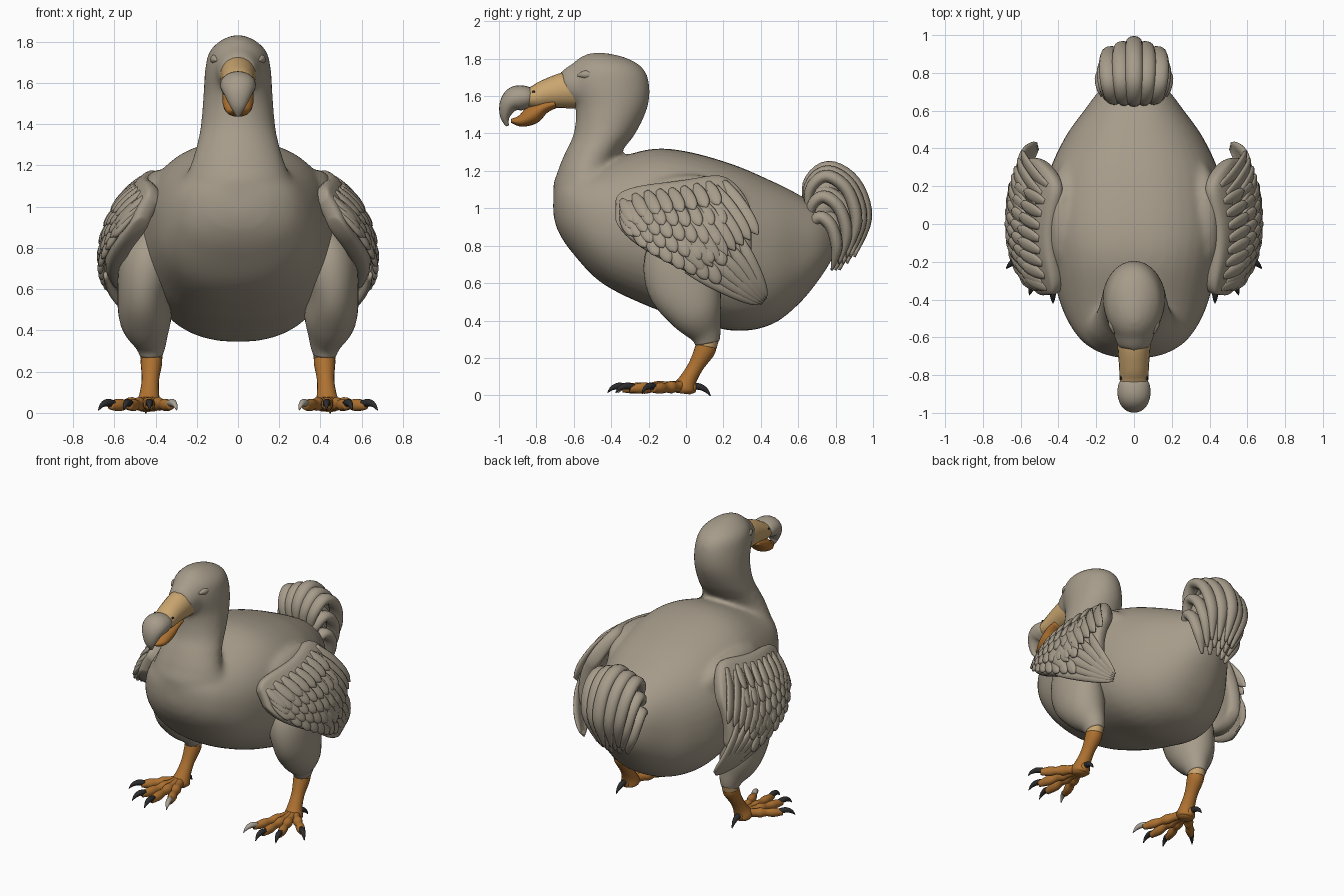
import bpy, bmesh, math
from mathutils import Vector

cube = bpy.data.objects.get("Cube")
if cube:
    bpy.data.objects.remove(cube)


def material(name, rgb):
    m = bpy.data.materials.new(name)
    m.use_nodes = True
    m.diffuse_color = (*rgb, 1)
    m.node_tree.nodes["Principled BSDF"].inputs["Base Color"].default_value = (*rgb, 1)
    m.node_tree.nodes["Principled BSDF"].inputs["Roughness"].default_value = 0.7
    return m


GREY = material("grey plumage", (0.38, 0.33, 0.255))
TAN = material("tan beak", (0.59, 0.38, 0.16))
ORANGE = material("orange skin", (0.42, 0.165, 0.03))
DARK = material("dark claw", (0.025, 0.025, 0.027))
PALE = material("pale claw", (0.4, 0.36, 0.3))
X_AXIS, Y_AXIS, Z_AXIS = Vector((1, 0, 0)), Vector((0, 1, 0)), Vector((0, 0, 1))


def smooth_path(pts, steps):
    """Catmull-Rom through rows of (x, y, z, half width, half thickness)."""
    out = []
    for i in range(len(pts) - 1):
        a, b, c, d = (pts[max(0, min(len(pts) - 1, i + k))] for k in (-1, 0, 1, 2))
        for s in range(steps):
            t = s / steps
            out.append([0.5 * (2 * q + (r - p) * t + (2 * p - 5 * q + 4 * r - e) * t * t
                               + (3 * q - p - 3 * r + e) * t ** 3)
                        for p, q, r, e in zip(a, b, c, d)])
    return out + [list(pts[-1])]


def sweep(bm, pts, side=X_AXIS, mirror=1, steps=5, segs=20, facing=None, power=1):
    """Loft rounded rings along a smooth path; facing fixes the ring direction."""
    rows = smooth_path(pts, steps)
    centres = [Vector(r[:3]) for r in rows]
    rings = []
    for i, r in enumerate(rows):
        tangent = facing or (centres[min(i + 1, len(rows) - 1)] - centres[max(i - 1, 0)]).normalized()
        u = (side - tangent * side.dot(tangent)).normalized()
        v = tangent.cross(u)
        ring = []
        for k in range(segs):
            a = math.tau * k / segs
            c, s = (math.copysign(abs(f) ** power, f) for f in (math.cos(a), math.sin(a)))
            p = centres[i] + u * max(r[3], 0.002) * c + v * max(r[4], 0.002) * s
            ring.append(bm.verts.new((p.x * mirror, p.y, p.z)))
        rings.append(ring)
    for a, b in zip(rings, rings[1:]):
        for k in range(segs):
            n = (k + 1) % segs
            bm.faces.new((a[k], a[n], b[n], b[k]))
    bm.faces.new(rings[0])
    bm.faces.new(rings[-1])


def finish(bm, name, mat):
    bmesh.ops.recalc_face_normals(bm, faces=bm.faces)
    for f in bm.faces:
        f.smooth = True
    me = bpy.data.meshes.new(name)
    bm.to_mesh(me)
    bm.free()
    me.materials.append(mat)
    ob = bpy.data.objects.new(name, me)
    bpy.context.collection.objects.link(ob)
    return ob


def part(name, mat, *paths, **kw):
    bm = bmesh.new()
    for p in paths:
        sweep(bm, p, **kw)
    return finish(bm, name, mat)


# Body, shoulders, neck and head fused into one skin
# Body rows are y, bottom, top, half width; neck rows are z, front, back, half width
body = [(-0.71, 0.97, 1.08, 0.06), (-0.685, 0.88, 1.15, 0.17), (-0.61, 0.765, 1.2, 0.285),
        (-0.45, 0.6, 1.24, 0.38), (-0.2, 0.475, 1.315, 0.445), (0, 0.41, 1.305, 0.475),
        (0.25, 0.345, 1.235, 0.455), (0.45, 0.375, 1.15, 0.37), (0.6, 0.485, 1.075, 0.265),
        (0.72, 0.63, 1.0, 0.17), (0.8, 0.76, 0.92, 0.06)]
neck = [(0.85, -0.64, -0.2, 0.3), (1.08, -0.71, -0.27, 0.28), (1.2, -0.685, -0.38, 0.23),
        (1.3, -0.645, -0.345, 0.2), (1.4, -0.6, -0.27, 0.18), (1.54, -0.59, -0.205, 0.168),
        (1.66, -0.63, -0.195, 0.16), (1.75, -0.62, -0.23, 0.14), (1.805, -0.57, -0.32, 0.085),
        (1.832, -0.51, -0.43, 0.025)]
face = [(0, -0.45, 1.67, 0.13, 0.13), (0, -0.57, 1.66, 0.112, 0.12), (0, -0.65, 1.64, 0.086, 0.09)]
shoulder = [(0.34, -0.32, 0.96, 0.05, 0.07), (0.375, -0.12, 1.0, 0.095, 0.16),
            (0.38, 0.13, 1.02, 0.085, 0.15), (0.33, 0.33, 0.96, 0.04, 0.07)]
bm = bmesh.new()
sweep(bm, [(0, y, (b + t) / 2, w, (t - b) / 2) for y, b, t, w in body], steps=6, segs=40, facing=Y_AXIS, power=0.87)
sweep(bm, [(0, (f + b) / 2, z, w, (b - f) / 2) for z, f, b, w in neck], steps=6, segs=40, facing=Z_AXIS)
sweep(bm, face, steps=6, segs=40)
for s in (1, -1):
    sweep(bm, shoulder, mirror=s)
skin = finish(bm, "body", GREY)
remesh = skin.modifiers.new("fuse", "REMESH")
remesh.mode = "VOXEL"
remesh.voxel_size = 0.016
remesh.use_smooth_shade = True
relax = skin.modifiers.new("relax", "SMOOTH")
relax.factor = 0.5
relax.iterations = 12

# Beak
part("upper_beak", TAN, [(0, -0.57, 1.635, 0.09, 0.1), (0, -0.65, 1.63, 0.087, 0.096),
                         (0, -0.74, 1.613, 0.08, 0.079), (0, -0.8, 1.595, 0.077, 0.066),
                         (0, -0.85, 1.588, 0.074, 0.05)])
part("beak_hook", GREY, [(0, -0.815, 1.592, 0.06, 0.04), (0, -0.85, 1.593, 0.083, 0.06),
                         (0, -0.91, 1.585, 0.086, 0.068), (0, -0.95, 1.55, 0.07, 0.05),
                         (0, -0.968, 1.49, 0.04, 0.026), (0, -0.955, 1.44, 0.01, 0.008)])
part("lower_beak", ORANGE, [(0, -0.7, 1.56, 0.072, 0.025), (0, -0.76, 1.54, 0.076, 0.035),
                            (0, -0.82, 1.5, 0.074, 0.05), (0, -0.88, 1.468, 0.058, 0.033),
                            (0, -0.935, 1.468, 0.025, 0.01)])


# Wing surface: bulges outward at mid height, curls in to the front and back
def wing_x(y, z):
    return 0.65 - 1.15 * (z - 0.75) ** 2 - (0.8 if y < 0 else 0.45) * y * y


WING = [(-0.37, 0.94, 1.03), (-0.33, 0.85, 1.09), (-0.2, 0.76, 1.12), (-0.05, 0.68, 1.135),
        (0.1, 0.62, 1.165), (0.2, 0.59, 1.18), (0.29, 0.61, 1.1), (0.35, 0.68, 0.98)]


def wing_span(y):
    for a, b in zip(WING, WING[1:]):
        if a[0] <= y <= b[0]:
            t = (y - a[0]) / (b[0] - a[0])
            return a[1] + (b[1] - a[1]) * t, a[2] + (b[2] - a[2]) * t


def feather(bm, mirror, start, end, width, lift):
    (y0, z0), (y1, z1) = start, end
    pts = []
    for t, w in ((0, 0.5), (0.3, 0.95), (0.65, 1), (0.88, 0.7), (1, 0.1)):
        y, z = y0 + (y1 - y0) * t, z0 + (z1 - z0) * t
        pts.append((wing_x(y, z) + lift * t, y, z, width * w, 0.016 * (0.3 + 0.7 * w)))
    sweep(bm, pts, Vector((0, z1 - z0, y0 - y1)), mirror, steps=3, segs=10)


def mix(a, b, t):
    return tuple(p + (q - p) * t for p, q in zip(a, b))


def build_wing(s, label):
    # Padded base of the wing
    bm = bmesh.new()
    cols = []
    for y, lo, hi in WING:
        zs = [lo + (hi - lo) * k / 7 for k in range(8)]
        cols.append([bm.verts.new((s * (wing_x(y, z) - 0.045), y, z)) for z in zs])
    for a, b in zip(cols, cols[1:]):
        for k in range(7):
            bm.faces.new((a[k], a[k + 1], b[k + 1], b[k]))
    ob = finish(bm, label + "_wing_base", GREY)
    thick = ob.modifiers.new("thickness", "SOLIDIFY")
    thick.thickness = 0.09
    thick.offset = 0
    ob.modifiers.new("round", "SUBSURF").levels = 2
    # Long flight feathers, then the hanging row, then small overlapping coverts
    bm = bmesh.new()
    for i in range(6):
        t = i / 5
        feather(bm, s, mix((0.0, 0.67), (0.29, 0.84), t), mix((0.4, 0.485), (0.43, 0.52), t), 0.034, 0.01)
    for i in range(8):
        t = i / 7
        feather(bm, s, mix((-0.12, 0.95), (0.2, 1.14), t), mix((0.1, 0.66), (0.385, 0.86), t), 0.042, 0.022)
    for row in range(5):
        for i in range(8):
            y = -0.34 + 0.065 * i + 0.03 * (row % 2)
            lo, hi = wing_span(y)
            z = lo + 0.1 + (hi - lo - 0.13) * row / 4
            feather(bm, s, (y, z), (y + 0.06, z - 0.12), 0.036, 0.026)
    finish(bm, label + "_wing_feathers", GREY)


# Legs and feet: toe tips as x, y
TOES = [(0.325, -0.29), (0.43, -0.34), (0.53, -0.3), (0.62, -0.18), (0.44, 0.055)]


def build_leg(s, label):
    part(label + "_thigh", GREY, [(0.4, -0.03, 0.9, 0.06, 0.08), (0.435, -0.04, 0.76, 0.13, 0.18),
                                  (0.46, -0.01, 0.6, 0.125, 0.2), (0.447, 0.05, 0.45, 0.125, 0.15),
                                  (0.425, 0.1, 0.34, 0.08, 0.09), (0.42, 0.115, 0.28, 0.056, 0.065)],
         mirror=s, segs=28)
    part(label + "_knee_cuff", TAN, [(0.42, 0.115, 0.3, 0.054, 0.06), (0.42, 0.108, 0.262, 0.053, 0.057)], mirror=s)
    part(label + "_shank", ORANGE, [(0.42, 0.11, 0.275, 0.05, 0.054), (0.42, 0.1, 0.24, 0.052, 0.056),
                                    (0.425, 0.055, 0.16, 0.042, 0.042), (0.43, 0.015, 0.09, 0.048, 0.045),
                                    (0.435, -0.01, 0.035, 0.06, 0.06), (0.435, -0.015, 0.01, 0.04, 0.04)],
         mirror=s)
    toes, claws = [], []
    for x, y in TOES:
        root, tip = Vector((0.435, 0, 0.05)), Vector((x, y, 0.035))
        along = (tip - root).normalized()
        toe = []
        for t, r in ((0, 0.035), (0.3, 0.028), (0.45, 0.034), (0.6, 0.025), (0.78, 0.031), (1, 0.02)):
            toe.append((*root.lerp(tip, t), r, r * 0.9))
        toes.append(toe)
        claw = []
        for d, dz, r in ((-0.02, 0.008, 0.018), (0.02, 0.016, 0.018), (0.055, 0.006, 0.012), (0.08, -0.018, 0.002)):
            claw.append((*(tip + along * d + Vector((0, 0, dz))), r, r))
        claws.append(claw)
    for name, mat, paths in (("_toes", ORANGE, toes), ("_inner_claw", PALE, claws[:1]), ("_claws", DARK, claws[1:])):
        part(label + name, mat, *paths, side=Vector((0.31, 0.17, 0.93)), mirror=s, steps=4, segs=12)


for s, label in ((1, "left"), (-1, "right")):
    build_wing(s, label)
    build_leg(s, label)
    # Eyelid and nostril
    part(label + "_eyelid", GREY, [(0.105, -0.58, 1.71, 0.004, 0.004), (0.114, -0.535, 1.715, 0.02, 0.022),
                                   (0.128, -0.48, 1.71, 0.004, 0.004)], mirror=s)
    part(label + "_nostril", DARK, [(0.06, -0.815, 1.62, 0.009, 0.006), (0.073, -0.815, 1.625, 0.007, 0.005)],
         side=Y_AXIS, mirror=s, segs=12)

# Tail plume: arched feathers in nested layers, shorter toward the sides
ARCH = [(0.65, 0.95, 0.3), (0.65, 1.13, 0.8), (0.76, 1.22, 1), (0.9, 1.14, 1), (0.965, 0.95, 0.9), (0.9, 0.74, 0.2)]
bm = bmesh.new()
for col in range(-2, 3):
    for layer in range(3):
        k = 1 - 0.1 * abs(col) - 0.2 * layer
        x = 0.066 * col * (1 + 0.08 * layer)
        sweep(bm, [(x * (0.6, 0.85, 1, 1.05, 0.9, 0.6)[i], 0.7 + (y - 0.7) * k,
                    0.74 + (z - 0.74) * (k + 0.05 * abs(col)) - 0.007 * layer * i,
                    0.046 * w, 0.034 * w) for i, (y, z, w) in enumerate(ARCH)], segs=12)
sweep(bm, [(0, 0.68, 0.85, 0.08, 0.08), (0, 0.73, 1.0, 0.13, 0.1), (0, 0.75, 1.1, 0.1, 0.08),
           (0, 0.76, 1.17, 0.04, 0.04)])
finish(bm, "tail_plume", GREY)
